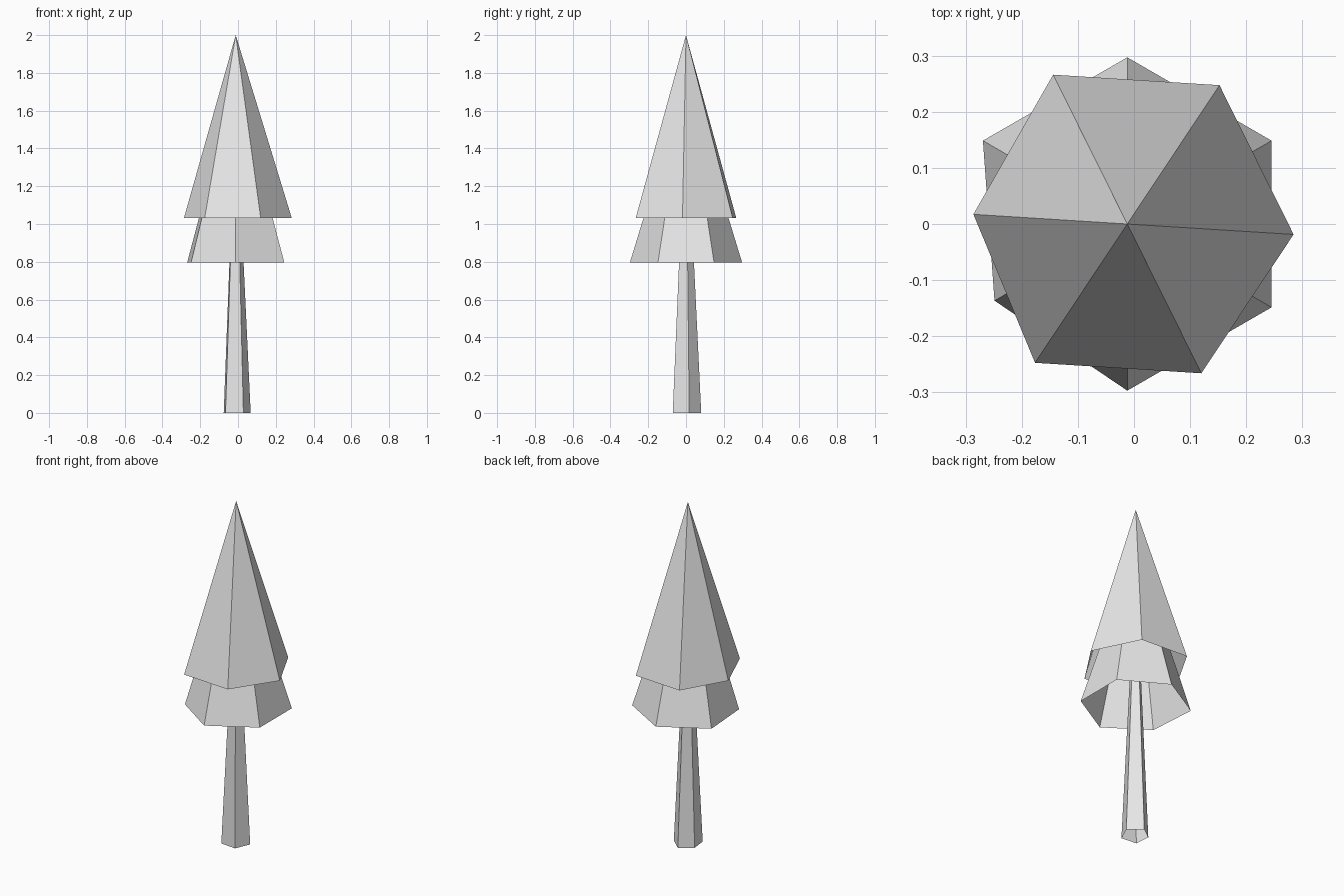
import bpy, bmesh
from math import cos, sin, radians

cube = bpy.data.objects.get("Cube")
if cube:
    bpy.data.objects.remove(cube, do_unlink=True)

AXIS_X = -0.012

gray = bpy.data.materials.new("light_gray")
gray.use_nodes = True
gray.diffuse_color = (0.8, 0.8, 0.8, 1)
gray.node_tree.nodes["Principled BSDF"].inputs["Base Color"].default_value = (0.8, 0.8, 0.8, 1)


def open_cone(name, sides, radius, base, tip, first_angle, dent_index, dent):
    """Hollow flat-sided cone, open underneath, with one corner pulled inward."""
    bm = bmesh.new()
    apex = bm.verts.new((0, 0, tip))
    ring = []
    for i in range(sides):
        a = radians(first_angle + i * 360 / sides)
        r = radius * (dent if i == dent_index else 1)
        ring.append(bm.verts.new((r * cos(a), r * sin(a), base)))
    for i in range(sides):
        bm.faces.new((ring[i], ring[(i + 1) % sides], apex))
    mesh = bpy.data.meshes.new(name)
    bm.to_mesh(mesh)
    bm.free()
    mesh.materials.append(gray)
    obj = bpy.data.objects.new(name, mesh)
    obj.location.x = AXIS_X
    bpy.context.collection.objects.link(obj)
    return obj


# Slim tapering trunk that ends hidden inside the foliage
open_cone("trunk", 5, 0.081, 0, 1.67, 12, 2, 0.86)

# Two foliage tiers, the same shape turned and stacked
open_cone("lower_foliage", 6, 0.297, 0.796, 1.77, 30, 3, 0.92)
open_cone("upper_foliage", 6, 0.297, 1.032, 2.0, -3.6, 3, 0.925)
